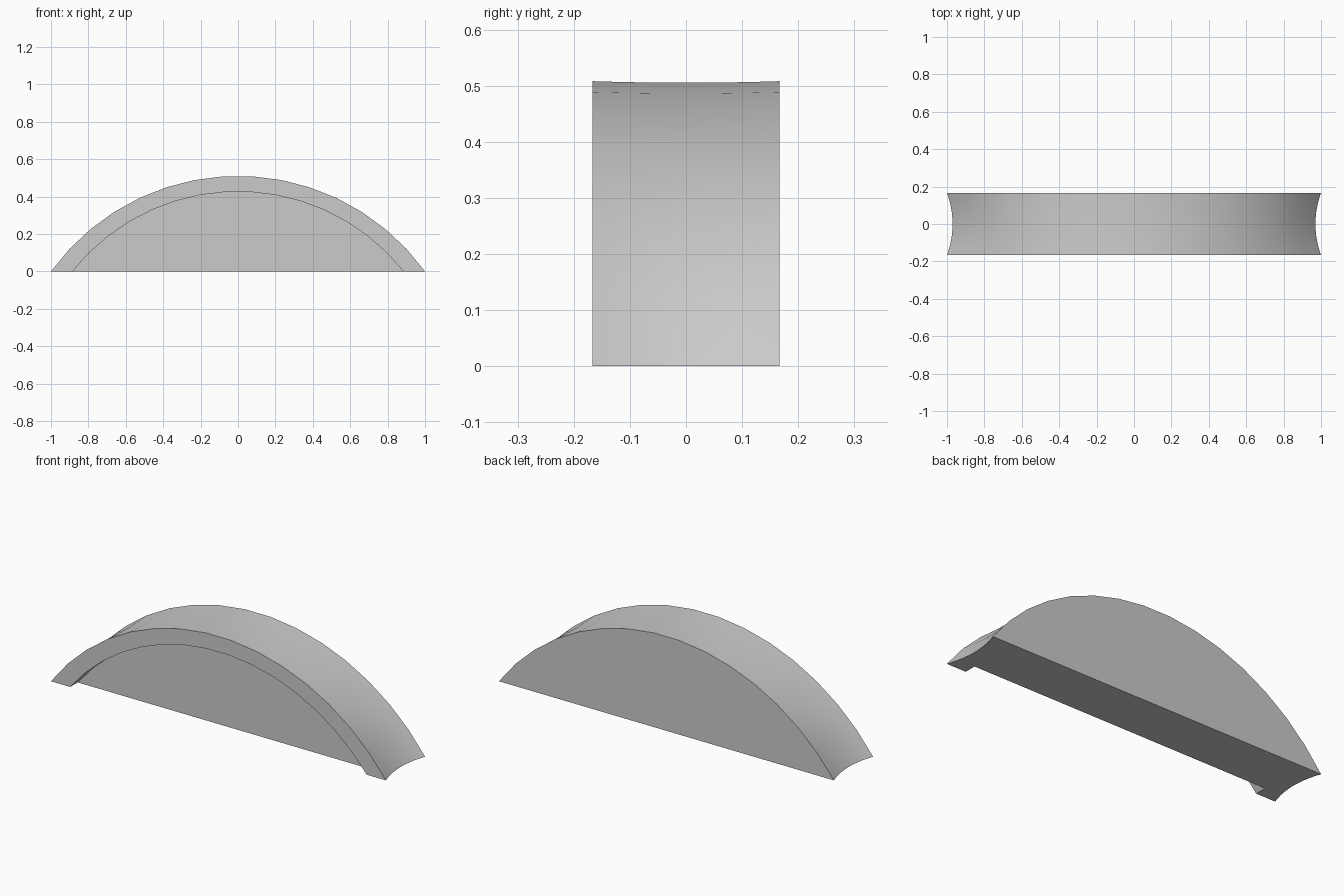
import bpy, bmesh, math

if "Cube" in bpy.data.objects:
    bpy.data.objects.remove(bpy.data.objects["Cube"])

HALF_Y = 0.167      # half of the thickness
RECESS = 0.064      # depth of the front recess
SEGS = 15           # facets along the arc
ROWS = 10           # steps across the thickness


def arc(half_width, height):
    """Circular segment from -x to +x standing on z = 0; also gives 0..1 distance from the crown."""
    r = (half_width ** 2 + height ** 2) / (2 * height)
    a = math.asin(half_width / r)
    pts = []
    for i in range(SEGS + 1):
        t = -1 + 2 * i / SEGS
        pts.append((r * math.sin(a * t), r * math.cos(a * t) - r * math.cos(a), abs(t)))
    return pts


bm = bmesh.new()

# Outer arched surface, hollowed slightly across its thickness, mostly at the ends
rows = []
for j in range(ROWS + 1):
    y = -HALF_Y + 2 * HALF_Y * j / ROWS
    g = 1 - (y / HALF_Y) ** 2
    rows.append([bm.verts.new((x * (1 - 0.03 * g * t ** 2), y, max(0, z - 0.003 * g * (1 - t))))
                 for x, z, t in arc(1.0, 0.5105)])

# Inner arc of the front rim, and the same arc at the recess floor
rim = [bm.verts.new((x, -HALF_Y, z)) for x, z, t in arc(0.885, 0.427)]
floor = [bm.verts.new((x, -HALF_Y + RECESS, z)) for x, z, t in arc(0.885, 0.427)]


def bridge(a, b):
    for i in range(SEGS):
        bm.faces.new((a[i], a[i + 1], b[i + 1], b[i]))


for a, b in zip(rows, rows[1:]):
    bridge(a, b)
bridge(rim, rows[0])
bridge(floor, rim)
bm.faces.new(floor)         # recessed front panel
bm.faces.new(rows[-1])      # flat back

# Flat underside following the hollowed ends and the recess
left = [r[0] for r in rows]
right = [r[-1] for r in rows]
bm.faces.new(left + right[::-1] + [rim[-1], floor[-1], floor[0], rim[0]])

bmesh.ops.recalc_face_normals(bm, faces=bm.faces)
mesh = bpy.data.meshes.new("arched_panel")
bm.to_mesh(mesh)
bm.free()
panel = bpy.data.objects.new("arched_panel", mesh)
bpy.context.collection.objects.link(panel)

# Smooth arc, crisp edges
bpy.context.view_layer.objects.active = panel
panel.select_set(True)
bpy.ops.object.shade_smooth_by_angle(angle=math.radians(30))
